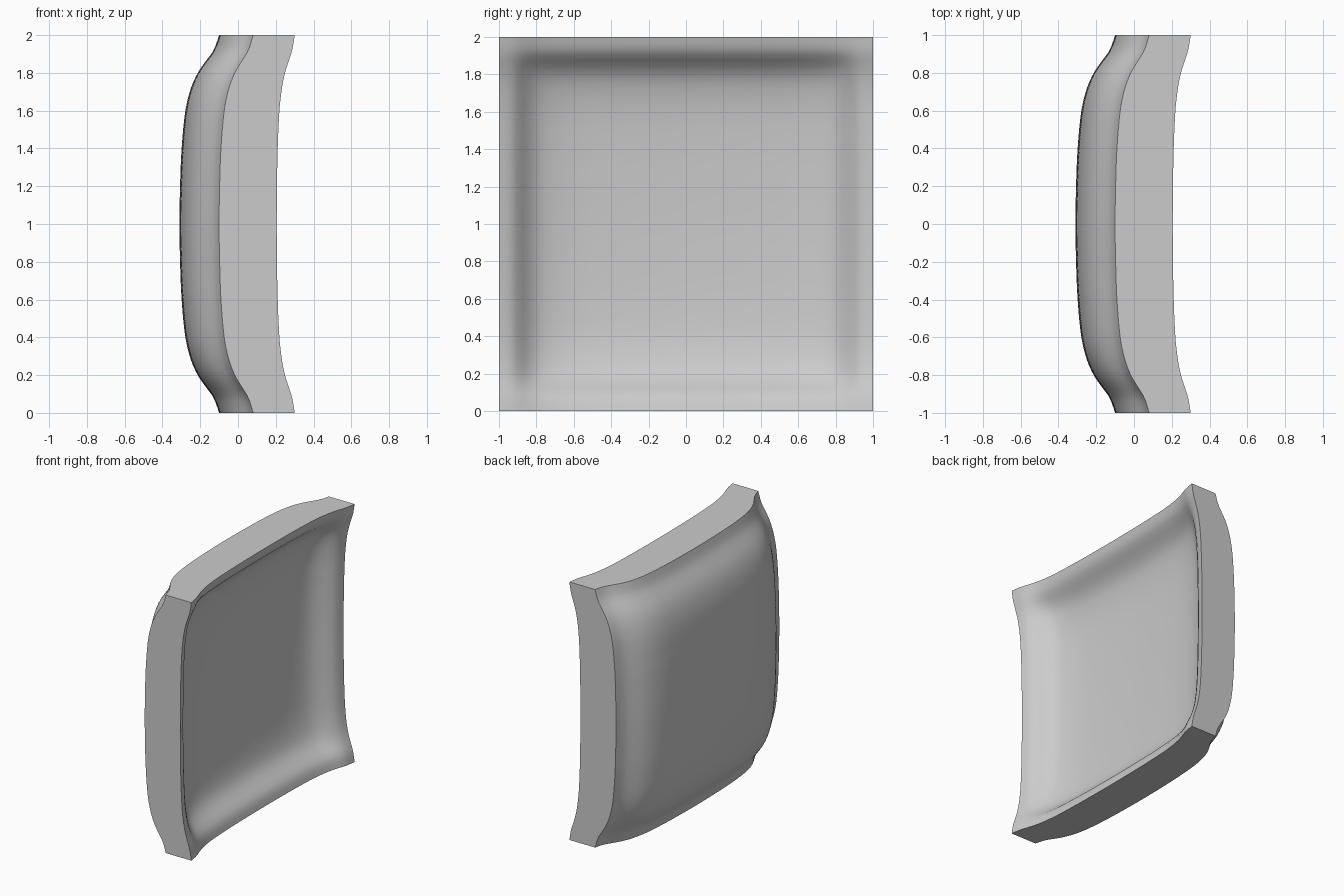
import bpy
import bmesh

# Remove the default cube
default = bpy.data.objects.get("Cube")
if default:
    bpy.data.objects.remove(default, do_unlink=True)

# Profiles from the rim (distance 0) to the middle (distance 1), as share of full depth
SOFT = [(0, 0), (.08, .14), (.15, .38), (.2, .54), (.28, .71),
        (.4, .85), (.6, .945), (.8, .985), (1, 1)]
STEEP = [(0, 0), (.08, .12), (.16, .57), (.23, .78), (.4, .92),
         (.6, .97), (.8, .99), (1, 1)]


def ease(profile, t):
    """Smooth curve through the profile points."""
    last = len(profile) - 1

    def tangent(i):
        if i == last:
            return 0.0
        (x0, y0), (x1, y1) = profile[max(i - 1, 0)], profile[i + 1]
        return (y1 - y0) / (x1 - x0)

    for i in range(last):
        (x0, y0), (x1, y1) = profile[i], profile[i + 1]
        if t <= x1:
            h = x1 - x0
            s = (t - x0) / h
            blend = s * s * (3 - 2 * s)
            return (y0 + (y1 - y0) * blend
                    + h * tangent(i) * s * (1 - s) ** 2
                    - h * tangent(i + 1) * s * s * (1 - s))
    return 1.0


def outer_x(a, b):
    """Bulging side of the panel."""
    u, v = ease(SOFT, a), ease(SOFT, b)
    return 0.08 - 0.18 * (u + v) - 0.03 * u * v


def inner_x(a, b):
    """Dished side of the panel."""
    u, v = ease(SOFT, a), ease(SOFT, b)
    return 0.30 - 0.095 * (u + v) - 0.13 * ease(STEEP, a) * ease(STEEP, b)


# Panel block, gridded on its two broad sides and striped on its four rims
bm = bmesh.new()
bmesh.ops.create_cube(bm, size=2)
long_edges = [e for e in bm.edges
              if abs(e.verts[0].co.x - e.verts[1].co.x) < 0.1]
bmesh.ops.subdivide_edges(bm, edges=long_edges, cuts=63, use_grid_fill=True)

# Press the bulge and the dish
for vert in bm.verts:
    a = max(0.0, 1 - abs(vert.co.y))
    b = max(0.0, 1 - abs(vert.co.z))
    vert.co.x = inner_x(a, b) if vert.co.x > 0 else outer_x(a, b)
    vert.co.z += 1
bmesh.ops.recalc_face_normals(bm, faces=bm.faces)

mesh = bpy.data.meshes.new("curved_panel")
bm.to_mesh(mesh)
bm.free()
panel = bpy.data.objects.new("curved_panel", mesh)
bpy.context.collection.objects.link(panel)

# Plain grey
grey = bpy.data.materials.new("light_grey")
grey.use_nodes = True
colour = (0.6, 0.6, 0.6, 1)
grey.diffuse_color = colour
grey.node_tree.nodes["Principled BSDF"].inputs["Base Color"].default_value = colour
mesh.materials.append(grey)

# Smooth broad sides with crisp rims
bpy.ops.object.select_all(action="DESELECT")
panel.select_set(True)
bpy.context.view_layer.objects.active = panel
bpy.ops.object.shade_smooth_by_angle(angle=0.6)
